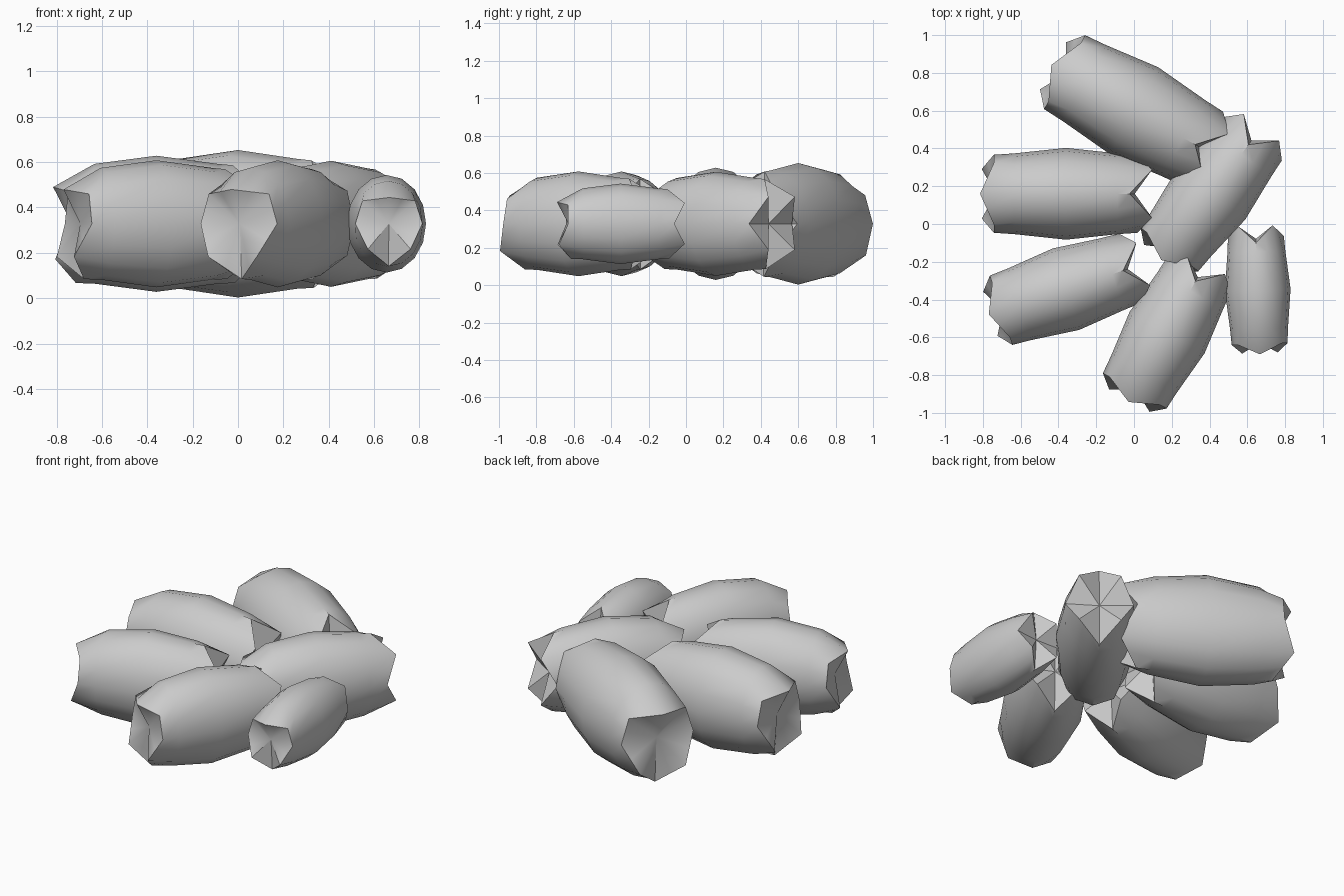
import bpy, bmesh, math
from mathutils import Vector

if "Cube" in bpy.data.objects:
    bpy.data.objects.remove(bpy.data.objects["Cube"])

ASPECT = 0.81   # pod width relative to its height
ZC = 0.328      # shared centre height

# Rim keys from the right side upwards round: (side, up, position along axis)
TOP_NOTCH = [(.85, 0, .83), (.52, .52, 1), (0, .86, .74), (-.52, .52, 1),
             (-.85, 0, .83), (-.52, -.50, 1), (0, -.87, .76), (.52, -.50, 1)]
TOP_TIP = [(.85, 0, .84), (.67, .47, .84), (0, .54, 1), (-.67, .47, .84),
           (-.85, 0, .84), (-.54, -.52, .98), (0, -.87, .78), (.54, -.52, .98)]


def rim(keys, sign):
    """Jagged end rim, with a midpoint between neighbouring keys."""
    pts = []
    for i, k in enumerate(keys):
        a, b = Vector(k), Vector(keys[(i + 1) % 8])
        pts += [a, (a + b) / 2]
    return [(p.x, p.y, p.z * sign) for p in pts]


def ring(t, r):
    return [(r * math.cos(i * math.pi / 8), r * math.sin(i * math.pi / 8), t)
            for i in range(16)]


def pod(name, x, y, angle, half_len, radius):
    a = math.radians(angle)
    along = Vector((math.cos(a), math.sin(a), 0))
    side = Vector((math.sin(a), -math.cos(a), 0))
    centre = Vector((x, y, ZC))

    def place(p):
        return (centre + along * p[2] * half_len
                + side * p[0] * radius * ASPECT + Vector((0, 0, p[1] * radius)))

    bm = bmesh.new()
    # Barrel body between two jagged rims
    rings = [rim(TOP_TIP, -1), ring(-.6, .88), ring(0, 1), ring(.6, .88), rim(TOP_NOTCH, 1)]
    loops = [[bm.verts.new(place(p)) for p in r] for r in rings]
    for lo, hi in zip(loops, loops[1:]):
        for i in range(16):
            j = (i + 1) % 16
            bm.faces.new((lo[i], lo[j], hi[j], hi[i]))
    # Sunken end caps
    for loop, t in ((loops[0], -.82), (loops[-1], .80)):
        c = bm.verts.new(place((0, 0, t)))
        for i in range(16):
            bm.faces.new((loop[i], loop[(i + 1) % 16], c))
    bmesh.ops.recalc_face_normals(bm, faces=bm.faces)
    me = bpy.data.meshes.new(name)
    bm.to_mesh(me)
    bm.free()
    ob = bpy.data.objects.new(name, me)
    bpy.context.collection.objects.link(ob)
    bpy.ops.object.select_all(action='DESELECT')
    ob.select_set(True)
    bpy.context.view_layer.objects.active = ob
    bpy.ops.object.shade_smooth_by_angle(angle=math.radians(40))


# Six pods laid in a loose cluster
pod("back_pod", 0, .6, -29, .5, .325)
pod("left_pod", -.36, .16, 0, .455, .30)
pod("front_left_pod", -.36, -.345, 18, .43, .28)
pod("front_pod", .175, -.575, 61, .42, .28)
pod("right_pod", .655, -.35, 92, .34, .215)
pod("centre_pod", .41, .16, 53, .44, .278)
